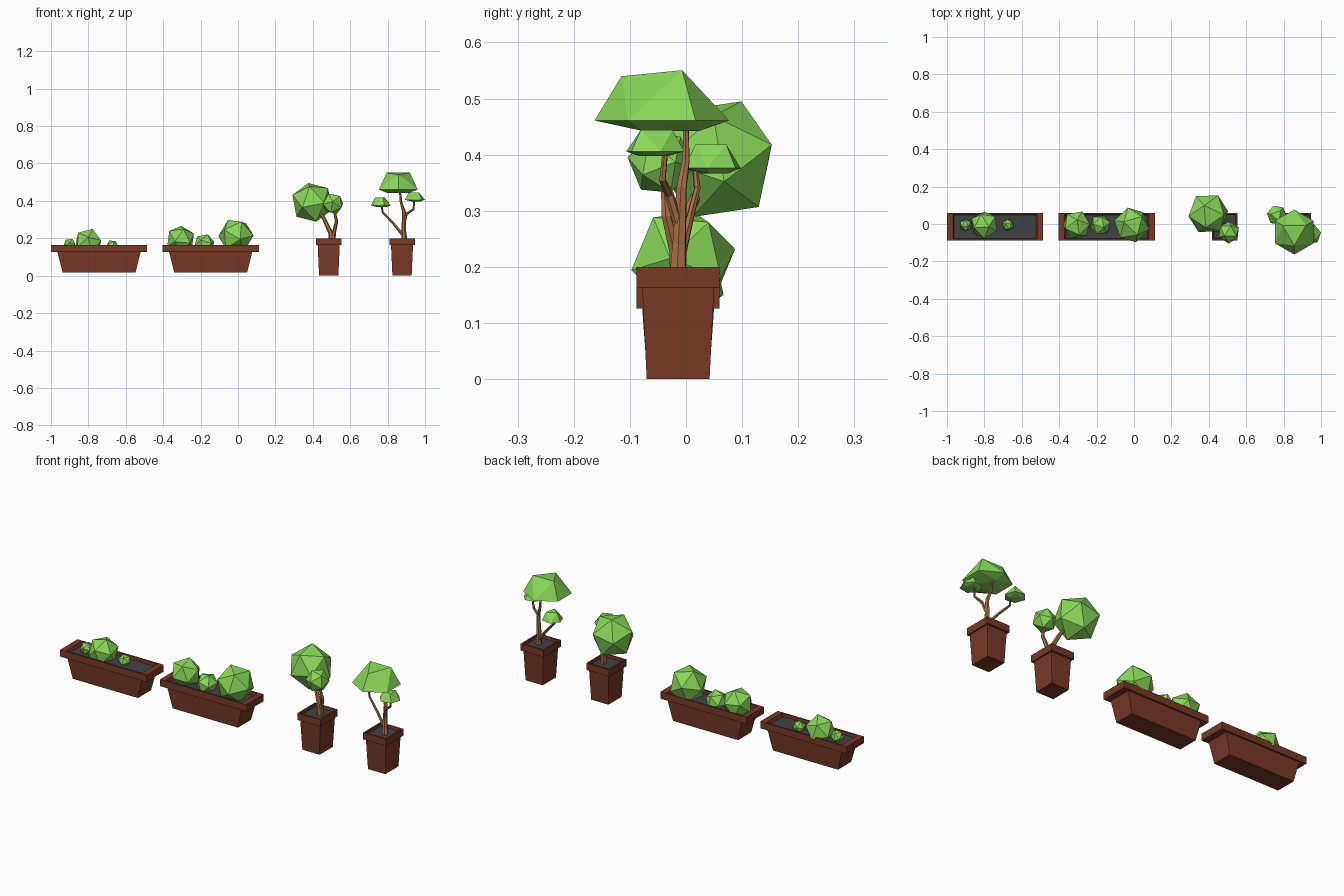
import bpy, bmesh, random
from math import sin, cos, radians
from mathutils import Matrix, Vector

random.seed(4)
cube = bpy.data.objects.get("Cube")
if cube:
    bpy.data.objects.remove(cube, do_unlink=True)


def material(name, rgb):
    m = bpy.data.materials.new(name)
    m.use_nodes = True
    m.diffuse_color = (*rgb, 1)
    bsdf = next(n for n in m.node_tree.nodes if n.type == 'BSDF_PRINCIPLED')
    bsdf.inputs["Base Color"].default_value = (*rgb, 1)
    bsdf.inputs["Roughness"].default_value = 0.9
    return m


CLAY = material("clay red", (0.19, 0.04, 0.02))
SOIL = material("dark soil", (0.05, 0.053, 0.06))
LEAF = material("leaf green", (0.25, 0.69, 0.1))
WOOD = material("wood brown", (0.4, 0.17, 0.065))
MID_Y = -0.014


def finish(name, bm, mats, loc):
    bmesh.ops.recalc_face_normals(bm, faces=bm.faces)
    mesh = bpy.data.meshes.new(name)
    bm.to_mesh(mesh)
    bm.free()
    for m in mats:
        mesh.materials.append(m)
    ob = bpy.data.objects.new(name, mesh)
    ob.location = loc
    bpy.context.collection.objects.link(ob)
    return ob


def planter(name, x, half_x, base, rim_low, top, recess):
    """Tapered square tub with a stepped rim and a sunken soil face."""
    half_y = 0.074
    stretch = half_x / half_y
    profile = [(0.018, base), (0.010, rim_low), (0, rim_low), (0, top),
               (0.009, top), (0.011, top - recess)]
    bm = bmesh.new()
    rings = []
    for inset, z in profile:
        hx, hy = half_x - inset * stretch, half_y - inset
        rings.append([bm.verts.new((sx * hx, sy * hy, z))
                      for sx, sy in ((-1, -1), (1, -1), (1, 1), (-1, 1))])
    bm.faces.new(rings[0])
    for a, b in zip(rings, rings[1:]):
        for i in range(4):
            j = (i + 1) % 4
            bm.faces.new((a[i], a[j], b[j], b[i]))
    bm.faces.new(rings[-1]).material_index = 1
    finish(name, bm, (CLAY, SOIL), (x, MID_Y, 0))


def bush(name, loc, r):
    """Faceted round bush, turned a little at random."""
    bm = bmesh.new()
    bmesh.ops.create_icosphere(bm, subdivisions=1, radius=r)
    for axis in 'XYZ':
        turn = Matrix.Rotation(random.uniform(0, 2), 3, axis)
        bmesh.ops.rotate(bm, verts=bm.verts, matrix=turn)
    finish(name, bm, (LEAF,), loc)


def leaf_pad(name, loc, r, height, turn, tilt=0):
    """Flat-bottomed cap of leaves: triangle, hexagon, small triangle."""
    bm = bmesh.new()
    for count, radius, z, start in ((3, r * 0.6, height, 30), (6, r, 0, 30),
                                    (3, r * 0.55, -height * 0.22, 90)):
        for i in range(count):
            a = radians(start + turn + i * 360 / count)
            bm.verts.new((radius * cos(a), radius * sin(a), z))
    for v in bm.verts:
        if v.co.z > 0:
            v.co.z += tilt * v.co.y
    bmesh.ops.convex_hull(bm, input=bm.verts)
    finish(name, bm, (LEAF,), loc)


def branch(name, points):
    """Tapered, faceted limb through (x, y, z, radius) points."""
    curve = bpy.data.curves.new(name, 'CURVE')
    curve.dimensions = '3D'
    curve.bevel_depth = 1
    curve.bevel_resolution = 1
    curve.use_fill_caps = True
    spline = curve.splines.new('POLY')
    spline.points.add(len(points) - 1)
    spline.use_smooth = False
    for p, (x, y, z, r) in zip(spline.points, points):
        p.co = (x, y, z, 1)
        p.radius = r
    curve.materials.append(WOOD)
    bpy.context.collection.objects.link(bpy.data.objects.new(name, curve))


# Planters
planter("left_trough", -0.743, 0.257, 0.016, 0.126, 0.163, 0.016)
planter("middle_trough", -0.146, 0.257, 0.016, 0.126, 0.163, 0.016)
planter("round_tree_pot", 0.485, 0.068, 0, 0.163, 0.2, 0.014)
planter("pad_tree_pot", 0.877, 0.068, 0, 0.163, 0.2, 0.014)

# Bushes in the troughs
for name, x, z, r in (("left_trough_bush_small", -0.9, 0.167, 0.034),
                      ("left_trough_bush_large", -0.8, 0.178, 0.077),
                      ("left_trough_bush_tiny", -0.673, 0.16, 0.033),
                      ("middle_trough_bush_medium", -0.307, 0.192, 0.079),
                      ("middle_trough_bush_small", -0.18, 0.168, 0.057),
                      ("middle_trough_bush_large", -0.011, 0.213, 0.097)):
    bush(name, (x, -0.005, z), r)

# Tree with round crowns
bush("round_crown_large", (0.397, 0.055, 0.392), 0.114)
bush("round_crown_small", (0.507, -0.045, 0.385), 0.06)
branch("round_tree_trunk", [(0.503, -0.015, 0.17, 0.016), (0.495, -0.01, 0.23, 0.013),
                            (0.457, 0.01, 0.31, 0.01), (0.42, 0.04, 0.37, 0.007)])
branch("round_tree_side_branch", [(0.506, -0.015, 0.17, 0.014), (0.513, -0.02, 0.23, 0.011),
                                  (0.527, -0.035, 0.29, 0.009), (0.51, -0.04, 0.37, 0.006)])

# Tree with flat leaf pads
leaf_pad("leaf_pad_top", (0.857, -0.043, 0.461), 0.12, 0.086, 0, 0.1)
leaf_pad("leaf_pad_right", (0.764, 0.047, 0.376), 0.054, 0.042, 20)
leaf_pad("leaf_pad_left", (0.946, -0.055, 0.406), 0.055, 0.038, 40)
branch("pad_tree_trunk", [(0.89, -0.015, 0.17, 0.017), (0.886, -0.012, 0.24, 0.013),
                          (0.888, -0.008, 0.34, 0.01), (0.872, 0, 0.39, 0.007),
                          (0.865, 0, 0.46, 0.005)])
branch("pad_tree_right_branch", [(0.888, -0.012, 0.21, 0.009), (0.83, 0.005, 0.28, 0.007),
                                 (0.773, 0.02, 0.34, 0.006), (0.767, 0.015, 0.385, 0.005)])
branch("pad_tree_left_branch", [(0.888, -0.015, 0.28, 0.009), (0.9, -0.03, 0.33, 0.008),
                                (0.938, -0.042, 0.355, 0.006), (0.944, -0.036, 0.415, 0.005)])
